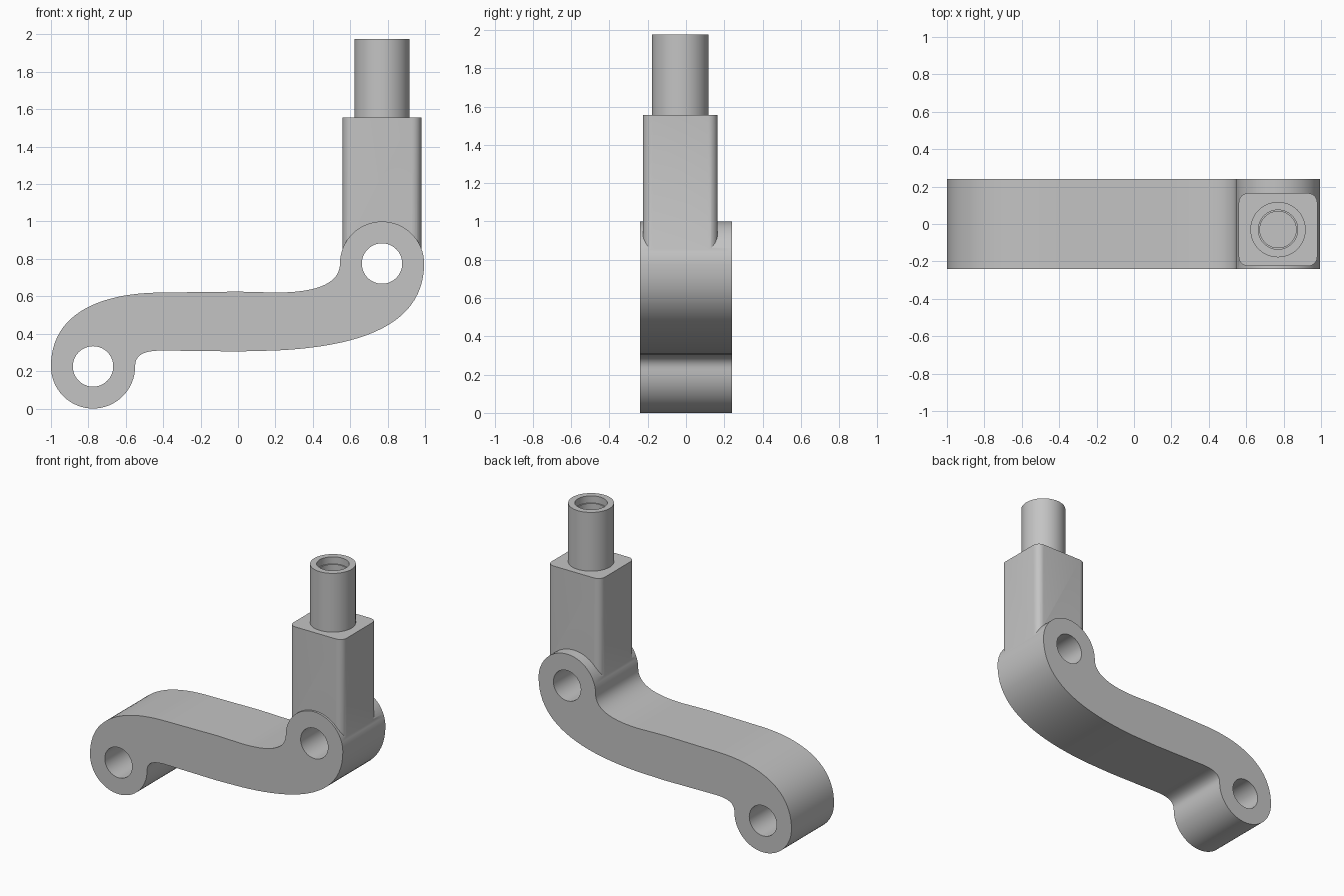
import bpy, bmesh, math
from mathutils import Vector, Matrix
from mathutils.geometry import interpolate_bezier

cube = bpy.data.objects.get("Cube")
if cube:
    bpy.data.objects.remove(cube, do_unlink=True)

grey = bpy.data.materials.new("plain grey")
grey.use_nodes = True
COLOUR = (0.55, 0.55, 0.55, 1)
grey.diffuse_color = COLOUR
grey.node_tree.nodes["Principled BSDF"].inputs["Base Color"].default_value = COLOUR

LOW, HIGH, R = (-0.775, 0.225), (0.77, 0.775), 0.225   # pivot centres, end radius
POST_X, POST_Y = 0.77, -0.03


def prism(name, outline, start, end, along_y=False):
    """Extrude a flat outline along z, or along y for an x-z outline."""
    bm = bmesh.new()
    verts = [bm.verts.new((a, start, b) if along_y else (a, b, start)) for a, b in outline]
    face = bm.faces.new(verts)
    moved = bmesh.ops.extrude_face_region(bm, geom=[face])["geom"]
    shift = Vector((0, end - start, 0)) if along_y else Vector((0, 0, end - start))
    bmesh.ops.translate(bm, vec=shift, verts=[v for v in moved if isinstance(v, bmesh.types.BMVert)])
    bmesh.ops.recalc_face_normals(bm, faces=bm.faces)
    mesh = bpy.data.meshes.new(name)
    bm.to_mesh(mesh)
    bm.free()
    mesh.materials.append(grey)
    obj = bpy.data.objects.new(name, mesh)
    bpy.context.collection.objects.link(obj)
    return obj


def arc(centre, r, a0, a1, n):
    angles = [math.radians(a0 + (a1 - a0) * i / n) for i in range(n + 1)]
    return [(centre[0] + r * math.cos(a), centre[1] + r * math.sin(a)) for a in angles]


def circle(centre, r, n=64):
    return arc(centre, r, 0, 360, n)[:-1]


def bezier(*points, n=24):
    pts = interpolate_bezier(*[Vector((a, b, 0)) for a, b in points], n)
    return [(p.x, p.y) for p in pts][1:-1]


def combine(target, other, operation):
    """Apply a boolean and drop the helper."""
    mod = target.modifiers.new(operation.lower(), "BOOLEAN")
    mod.operation, mod.object, mod.solver = operation, other, "EXACT"
    bpy.ops.object.select_all(action="DESELECT")
    bpy.context.view_layer.objects.active = target
    target.select_set(True)
    bpy.ops.object.modifier_apply(modifier=mod.name)
    bpy.data.objects.remove(other, do_unlink=True)


# S-shaped arm outline, clockwise from the low pivot's outer side
outline = arc(LOW, R, -0.01, -180, 32)
outline += bezier(outline[-1], (-1, 0.5), (-0.75, 0.62), (-0.4, 0.62))
outline += [(-0.4, 0.62), (0, 0.625), (0.2, 0.62)]
crown = arc(HIGH, R, 180, 0, 32)
outline += bezier((0.2, 0.62), (0.4, 0.62), (0.545, 0.66), crown[0]) + crown
outline += bezier(crown[-1], (0.995, 0.43), (0.62, 0.33), (0.2, 0.31))
outline += [(0.2, 0.31), (0, 0.305), (-0.4, 0.31)]
outline += bezier((-0.4, 0.31), (-0.5, 0.31), (-0.55, 0.29), outline[0], n=14)
lever = prism("lever_arm", outline, -0.24, 0.24, along_y=True)

# Square column with rounded corners
HX, HY, ROUND = 0.21, 0.195, 0.05
corners = []
for i, (sx, sy) in enumerate([(1, 1), (-1, 1), (-1, -1), (1, -1)]):
    centre = (POST_X + sx * (HX - ROUND), POST_Y + sy * (HY - ROUND))
    corners += arc(centre, ROUND, 90 * i, 90 * i + 90, 8)
column = prism("column", corners, 0.8, 1.557)
combine(lever, column, "UNION")

# Pivot holes through both ends
for centre in (LOW, HIGH):
    combine(lever, prism("pivot_cutter", circle(centre, 0.108), -0.4, 0.4, along_y=True), "DIFFERENCE")

# Round post with a stepped bore
post = prism("round_post", circle((POST_X, POST_Y), 0.148), 1.55, 1.976)
for r, floor in ((0.105, 1.926), (0.097, 1.6)):
    combine(post, prism("bore_cutter", circle((POST_X, POST_Y), r), floor, 2.1), "DIFFERENCE")

# Smooth curved walls, crisp edges
for obj in (lever, post):
    bpy.ops.object.select_all(action="DESELECT")
    obj.select_set(True)
    bpy.context.view_layer.objects.active = obj
    bpy.ops.object.shade_smooth_by_angle(angle=math.radians(30))
